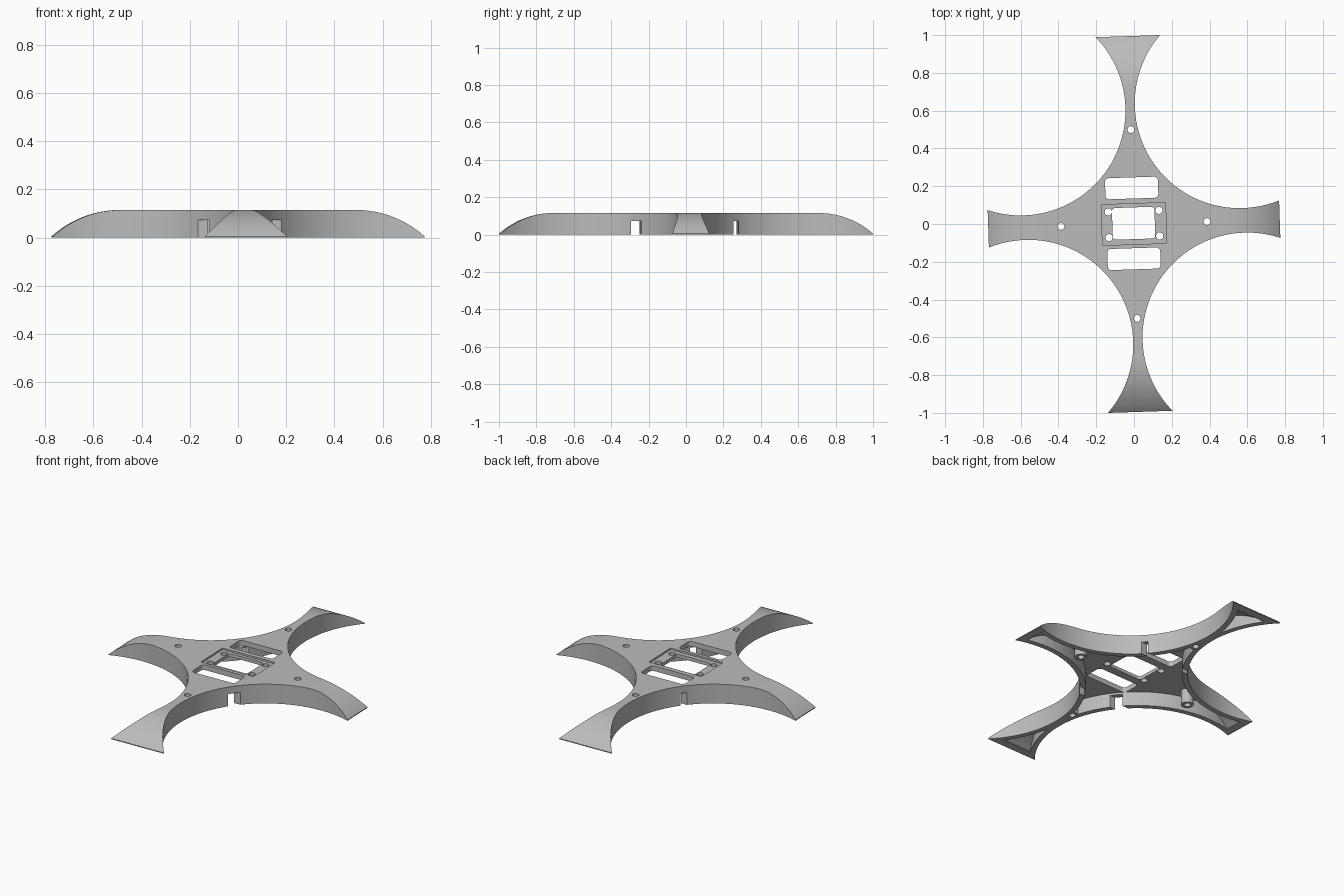
import bpy, bmesh, math
from mathutils import Matrix

cube = bpy.data.objects.get("Cube")
if cube:
    bpy.data.objects.remove(cube, do_unlink=True)

HEIGHT, HALF_X, HALF_Y = 0.115, 0.772, 0.995
RUN, TIP = 0.285, 0.005            # length of the curved tip and its edge thickness
WALL, BIG_R = 0.03, 0.555
DROP = HEIGHT - TIP
TIP_R = (RUN ** 2 + DROP ** 2) / (2 * DROP)
SIGNS = [(a, b) for a in (-1, 1) for b in (-1, 1)]


def make_object(name, bm):
    bmesh.ops.recalc_face_normals(bm, faces=bm.faces)
    mesh = bpy.data.meshes.new(name)
    bm.to_mesh(mesh)
    bm.free()
    obj = bpy.data.objects.new(name, mesh)
    bpy.context.collection.objects.link(obj)
    return obj


def boolean(target, tool, operation="DIFFERENCE"):
    mod = target.modifiers.new("cut", "BOOLEAN")
    mod.operation, mod.solver, mod.object = operation, "EXACT", tool
    graph = bpy.context.evaluated_depsgraph_get()
    mesh = bpy.data.meshes.new_from_object(target.evaluated_get(graph))
    target.modifiers.clear()
    target.data = mesh
    bpy.data.objects.remove(tool, do_unlink=True)


def cylinder(x, y, radius, segments=32):
    bm = bmesh.new()
    bmesh.ops.create_cone(bm, cap_ends=True, segments=segments, radius1=radius,
                          radius2=radius, depth=1, matrix=Matrix.Translation((x, y, 0)))
    return make_object("cutter", bm)


def block(x, y, width, depth, bottom, top, corner=0):
    bm = bmesh.new()
    bmesh.ops.create_cube(bm, size=1)
    bmesh.ops.scale(bm, vec=(width, depth, top - bottom), verts=bm.verts)
    bmesh.ops.translate(bm, vec=(x, y, (top + bottom) / 2), verts=bm.verts)
    if corner:
        upright = [e for e in bm.edges
                   if abs(e.verts[0].co.z - e.verts[1].co.z) > 0.001]
        bmesh.ops.bevel(bm, geom=upright, offset=corner, segments=6,
                        profile=0.5, affect="EDGES")
    return make_object("cutter", bm)


def arched_bar(name, half, inset, floor, along_y):
    """Bar with a flat top and tips that curve down, extruded sideways."""
    radius, centre_x, centre_z = TIP_R - inset, half - RUN, HEIGHT - TIP_R
    sweep = math.acos((TIP - centre_z) / radius)
    side = [(centre_x + radius * math.sin(sweep * i / 20),
             centre_z + radius * math.cos(sweep * i / 20)) for i in range(21)]
    side.append((side[-1][0], floor))
    outline = side + [(-x, z) for x, z in reversed(side)]
    bm = bmesh.new()
    face = bm.faces.new([bm.verts.new((x, -1.2, z)) for x, z in outline])
    grown = bmesh.ops.extrude_face_region(bm, geom=[face])["geom"]
    bmesh.ops.translate(bm, vec=(0, 2.4, 0),
                        verts=[v for v in grown if isinstance(v, bmesh.types.BMVert)])
    if along_y:
        bmesh.ops.rotate(bm, verts=bm.verts, matrix=Matrix.Rotation(math.pi / 2, 3, "Z"))
    return make_object(name, bm)


def cross_solid(name, inset, floor):
    """Four-armed solid with large round scoops between the arms."""
    solid = arched_bar(name, HALF_X, inset, floor, False)
    boolean(solid, arched_bar("cutter", HALF_Y, inset, floor, True), "INTERSECT")
    for sx, sy in SIGNS:
        boolean(solid, cylinder(sx * 0.58, sy * 0.62, BIG_R + inset, 144))
    return solid


# Outer body and the hollow underneath, leaving posts around the arm holes
frame = cross_solid("drone_frame", 0, 0)
cavity = cross_solid("cavity", WALL, -0.05)
arm_holes = [(0, 0.5), (0, -0.5), (0.387, 0), (-0.387, 0)]
for x, y in arm_holes:
    boolean(cavity, cylinder(x, y, 0.034))
boolean(frame, cavity)

# Shallow recess, centre window and the two strap slots
boolean(frame, block(0, 0, 0.34, 0.215, HEIGHT - 0.01, 0.3))
boolean(frame, block(-0.002, 0.004, 0.225, 0.168, -0.1, 0.3, 0.018))
for y in (0.191, -0.184):
    boolean(frame, block(-0.006, y, 0.28, 0.112, -0.1, 0.3, 0.02))

# Screw holes
for x, y in arm_holes:
    boolean(frame, cylinder(x, y, 0.018))
for sx, sy in SIGNS:
    boolean(frame, cylinder(sx * 0.134, sy * 0.068, 0.019))

# Cable notches through the side walls
boolean(frame, block(0, -0.27, 0.6, 0.055, -0.1, 0.073))
boolean(frame, block(0, 0.262, 0.6, 0.027, -0.1, 0.073))

# Slight turn about the vertical
frame.data.transform(Matrix.Rotation(math.radians(1.9), 4, "Z"))

# Colour and shading
grey = bpy.data.materials.new("light_grey")
grey.use_nodes = True
colour = (0.5, 0.5, 0.5, 1)
grey.diffuse_color = colour
grey.node_tree.nodes["Principled BSDF"].inputs["Base Color"].default_value = colour
frame.data.materials.clear()
frame.data.materials.append(grey)
for obj in bpy.context.selected_objects:
    obj.select_set(False)
frame.select_set(True)
bpy.context.view_layer.objects.active = frame
bpy.ops.object.shade_smooth_by_angle(angle=math.radians(25))
